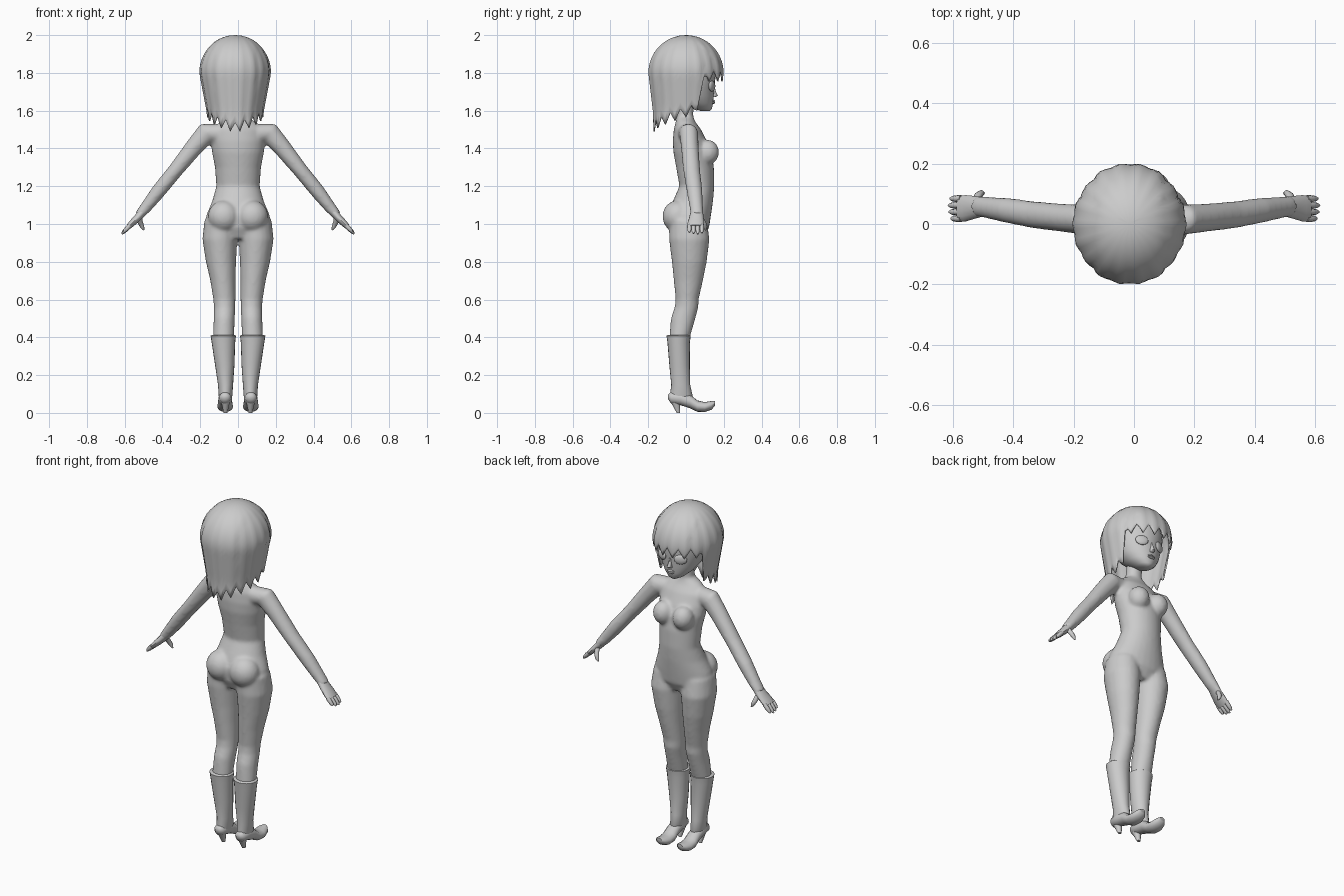
import bpy, bmesh, math
from math import sin, cos, pi, sqrt
from mathutils import Vector, Matrix

cube = bpy.data.objects.get("Cube")
if cube:
    bpy.data.objects.remove(cube)

grey = bpy.data.materials.new("plain grey")
grey.use_nodes = True
grey.diffuse_color = (0.6, 0.6, 0.6, 1)
grey.node_tree.nodes["Principled BSDF"].inputs["Base Color"].default_value = (0.6, 0.6, 0.6, 1)


def make(name, bm, angle=50):
    bmesh.ops.recalc_face_normals(bm, faces=bm.faces)
    me = bpy.data.meshes.new(name)
    bm.to_mesh(me)
    bm.free()
    me.materials.append(grey)
    ob = bpy.data.objects.new(name, me)
    bpy.context.collection.objects.link(ob)
    bpy.ops.object.select_all(action='DESELECT')
    ob.select_set(True)
    bpy.context.view_layer.objects.active = ob
    bpy.ops.object.shade_smooth_by_angle(angle=math.radians(angle))
    return ob


def loft(bm, rings, n=20):
    """Closed skin through elliptical rings given as (centre, u, v)."""
    loops = []
    for c, u, v in rings:
        c, u, v = Vector(c), Vector(u), Vector(v)
        loops.append([bm.verts.new(c + u * cos(2 * pi * i / n) + v * sin(2 * pi * i / n))
                      for i in range(n)])
    for a, b in zip(loops, loops[1:]):
        for i in range(n):
            j = (i + 1) % n
            bm.faces.new((a[i], a[j], b[j], b[i]))
    bm.faces.new(loops[0])
    bm.faces.new(loops[-1])


def upright(rows, s=1):
    """Horizontal rings from (z, x, half width, back y, front y)."""
    return [((s * x, (b + f) / 2, z), (rx, 0, 0), (0, (f - b) / 2, 0))
            for z, x, rx, b, f in rows]


def slanted(rows, s=1):
    """Rings across a path in the xz plane from (x, y, z, half y, half thickness)."""
    out = []
    for i, (x, y, z, ry, rt) in enumerate(rows):
        p, q = rows[max(i - 1, 0)], rows[min(i + 1, len(rows) - 1)]
        d = Vector((q[0] - p[0], 0, q[2] - p[2])).normalized()
        out.append(((s * x, y, z), (0, ry, 0), (s * d.z * rt, 0, -d.x * rt)))
    return out


def ball(bm, c, r, turn=0):
    m = Matrix.Translation(c) @ Matrix.Rotation(turn, 4, 'Z') @ Matrix.Diagonal((*r, 1))
    bmesh.ops.create_uvsphere(bm, u_segments=20, v_segments=12, radius=1, matrix=m)


# Body: torso, neck, legs and arms fused into one skin
torso = [(1.67, 0, .042, -.035, .045), (1.57, 0, .045, -.048, .038),
         (1.54, 0, .095, -.055, .05), (1.50, 0, .135, -.065, .08),
         (1.44, 0, .142, -.07, .11), (1.38, 0, .138, -.067, .135),
         (1.30, 0, .122, -.052, .148), (1.20, 0, .115, -.035, .15),
         (1.12, 0, .137, -.07, .143), (1.05, 0, .167, -.095, .133),
         (.98, 0, .18, -.09, .122), (.92, 0, .12, -.06, .09)]
leg = [(1.02, .09, .088, -.09, .11), (.92, .097, .092, -.09, .125),
       (.80, .09, .080, -.075, .11), (.70, .08, .067, -.065, .09),
       (.60, .072, .059, -.055, .067), (.56, .071, .057, -.06, .066),
       (.50, .073, .056, -.08, .05), (.38, .077, .056, -.09, .015)]
arm = [(.11, .005, 1.48, .05, .05), (.17, .015, 1.48, .05, .058),
       (.23, .02, 1.41, .047, .048), (.33, .03, 1.285, .045, .04),
       (.42, .045, 1.175, .042, .039), (.49, .055, 1.085, .036, .031),
       (.525, .058, 1.045, .034, .024)]
bm = bmesh.new()
loft(bm, upright(torso), 28)
for s in (1, -1):
    loft(bm, upright(leg, s))
    loft(bm, slanted(arm, s))
    ball(bm, (s * .064, .115, 1.38), (.058, .06, .066))
    ball(bm, (s * .075, -.045, 1.04), (.085, .08, .085))
body = make("body", bm)
remesh = body.modifiers.new("fuse", 'REMESH')
remesh.mode = 'VOXEL'
remesh.voxel_size = 0.009
remesh.use_smooth_shade = True
soften = body.modifiers.new("soften", 'SMOOTH')
soften.factor = 0.5
soften.iterations = 8

# Hands: palm, four fingers and thumb
palm = [(.505, .057, 1.065, .033, .024), (.53, .055, 1.035, .038, .02),
        (.56, .052, 1.005, .044, .018), (.58, .05, .985, .042, .014)]
bm = bmesh.new()
for s in (1, -1):
    loft(bm, slanted(palm, s), 14)
    for y, reach in ((.018, .8), (.040, .95), (.062, 1), (.084, .88)):
        pts = [(0, 1), (.4, 1), (.8, .8), (1, .35)]
        loft(bm, slanted([(.572 + .043 * t * reach, y, .993 - .046 * t * reach,
                           .0115 * w, .012 * w) for t, w in pts], s), 8)
    loft(bm, slanted([(.525, .07, 1.04, .018, .016), (.518, .092, 1.01, .014, .014),
                      (.507, .102, .985, .011, .011), (.498, .103, .968, .004, .004)], s), 8)
make("hands", bm)

# Boots: flared shaft, foot with raised toe, tapered heel
shaft = [(.412, .078, .062, -.095, .018), (.408, .078, .067, -.103, .025),
         (.37, .077, .062, -.098, .02), (.25, .07, .051, -.088, .02),
         (.15, .066, .04, -.078, .022), (.09, .066, .036, -.085, .035),
         (.06, .066, .028, -.085, .02)]
foot = [(-.095, .085, .015, .012), (-.08, .08, .03, .03), (-.03, .077, .036, .036),
        (.02, .062, .037, .037), (.06, .036, .041, .03), (.10, .031, .041, .026),
        (.135, .04, .033, .023), (.153, .05, .017, .013)]
heel = [(.08, .066, .03, -.095, -.03), (.045, .066, .02, -.075, -.03),
        (0, .066, .01, -.05, -.03)]
bm = bmesh.new()
for s in (1, -1):
    loft(bm, upright(shaft, s))
    loft(bm, [((s * .068, y, z), (rx, 0, 0), (0, 0, rz)) for y, z, rx, rz in foot], 16)
    loft(bm, upright(heel, s), 10)
make("boots", bm)

# Head with nose and lips
skull = [(1.598, 0, .02, .08, .125), (1.61, 0, .045, .04, .137),
         (1.64, 0, .08, -.02, .143), (1.68, 0, .108, -.07, .148),
         (1.73, 0, .127, -.095, .15), (1.80, 0, .14, -.12, .16),
         (1.88, 0, .13, -.12, .145), (1.94, 0, .08, -.08, .09)]
bm = bmesh.new()
loft(bm, upright(skull), 28)
loft(bm, upright([(1.672, 0, .012, .13, .158), (1.68, 0, .014, .13, .17),
                  (1.70, 0, .009, .13, .159), (1.73, 0, .006, .13, .152)]), 10)
for z in (1.642, 1.651):
    ball(bm, (0, .142, z), (.022, .012, .006))
make("head", bm)

# Eyes
bm = bmesh.new()
for s in (1, -1):
    ball(bm, (s * .06, .137, 1.73), (.036, .012, .028), -s * .42)
make("eyes", bm)


def hem(t):
    """Height of the hair's lower edge at angle t from the face."""
    if t < 1.0:
        return 1.755
    if t < 1.25:
        return 1.755 - (t - 1.0) * .7
    return 1.58 - .1 * (t - 1.25) / (pi - 1.25)


# Hair: dome with fringe, side locks, jagged hem and a raised centre panel
columns, rows = 72, 18
bm = bmesh.new()
crown = bm.verts.new((-.015, 0, 2))
grid = []
for i in range(columns):
    a = 2 * pi * i / columns
    t = min(a, 2 * pi - a)
    low = hem(t) + .055 * abs(i % 4 - 2) / 2
    strand = []
    for k in range(1, rows + 1):
        z = 2 - (2 - low) * (k / rows) ** 1.7
        dome = sqrt(max(0, 1 - (max(z - 1.8, 0) / .2) ** 2))
        u = min(max((1.8 - z) / .22, 0), 1)
        ripple = 1 - .012 * cos(a * 18) * min(1, 2 * k / rows)
        x = .188 * sin(a) * dome * ripple * (1 - .22 * u)
        y = .195 * cos(a) * dome * ripple * (1 - .13 * u)
        if abs(x) < .11:
            x, y = x * 1.02, y * 1.025
        strand.append(bm.verts.new((x - .015, y, z)))
    grid.append(strand)
for i in range(columns):
    a, b = grid[i], grid[(i + 1) % columns]
    bm.faces.new((crown, a[0], b[0]))
    for k in range(rows - 1):
        bm.faces.new((a[k], a[k + 1], b[k + 1], b[k]))
hair = make("hair", bm)
shell = hair.modifiers.new("thickness", 'SOLIDIFY')
shell.thickness = 0.008
shell.offset = -1
